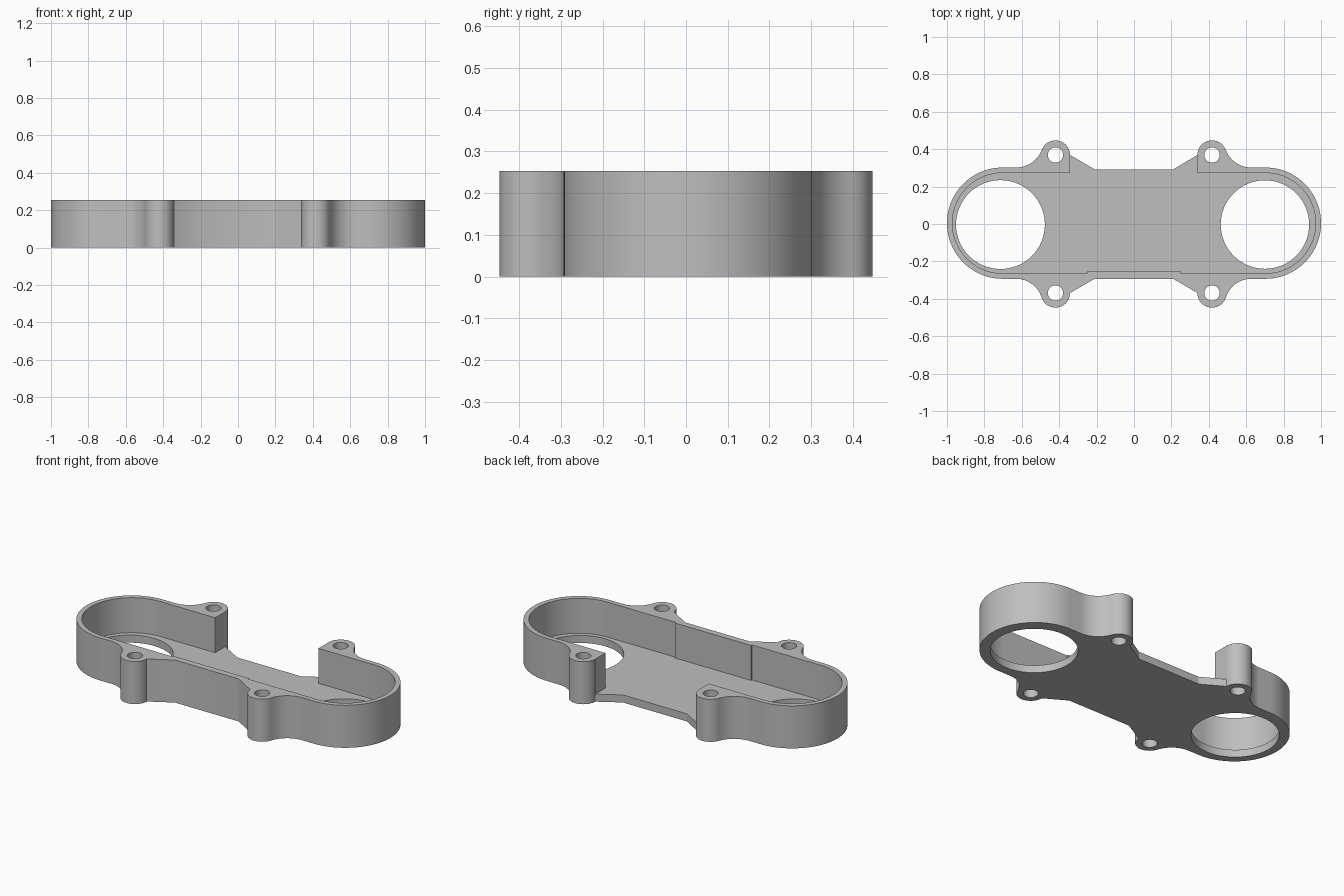
import bpy, bmesh, math

if "Cube" in bpy.data.objects:
    bpy.data.objects.remove(bpy.data.objects["Cube"])

HEIGHT, FLOOR = 0.253, 0.045
END_X, END_Y, END_R = 0.7025, 0.0045, 0.2975
BOSS_Y, BOSS_R, PIN_R = 0.369, 0.078, 0.041
BOSS_X = {-1: 0.42, 1: 0.417}      # boss offset on the left / right
LINE_Y = {-1: 0.293, 1: 0.302}     # body edge on the front / back
WAIST_Y = {-1: 0.293, 1: 0.292}    # waist edge on the front / back


def arc(cx, cy, r, a0, a1, n):
    return [(cx + r * math.cos(a0 + (a1 - a0) * i / n),
             cy + r * math.sin(a0 + (a1 - a0) * i / n)) for i in range(n + 1)]


def corner(sx, sy):
    """Outline of one quarter, from the rounded end over the boss to the waist."""
    bx, yl, d = BOSS_X[sx], LINE_Y[sy], 0.21
    k = BOSS_Y - yl
    r = (d * d + k * k - BOSS_R ** 2) / (2 * (k + BOSS_R))   # fillet into boss
    a = math.atan2(r - k, d)
    pts = arc(END_X, sy * END_Y, END_R, 0, math.pi / 2, 24)
    pts += arc(bx + d, yl + r, r, -math.pi / 2, a - math.pi, 12)
    pts += arc(bx, BOSS_Y, BOSS_R, a, math.pi, 20)
    pts.append((0.21, WAIST_Y[sy]))
    return [(sx * x, sy * y) for x, y in pts]


def prism(name, pts, z0, z1):
    """Extrude a closed outline, skipping repeated points."""
    clean = []
    for p in pts:
        if not clean or math.dist(p, clean[-1]) > 1e-4:
            clean.append(p)
    if math.dist(clean[0], clean[-1]) < 1e-4:
        clean.pop()
    bm = bmesh.new()
    face = bm.faces.new([bm.verts.new((x, y, z0)) for x, y in clean])
    out = bmesh.ops.extrude_face_region(bm, geom=[face])["geom"]
    bmesh.ops.translate(bm, vec=(0, 0, z1 - z0),
                        verts=[v for v in out if isinstance(v, bmesh.types.BMVert)])
    bmesh.ops.recalc_face_normals(bm, faces=bm.faces)
    mesh = bpy.data.meshes.new(name)
    bm.to_mesh(mesh)
    bm.free()
    obj = bpy.data.objects.new(name, mesh)
    bpy.context.collection.objects.link(obj)
    return obj


def cut(body, cutter):
    mod = body.modifiers.new("cut", "BOOLEAN")
    mod.operation, mod.solver, mod.object = "DIFFERENCE", "EXACT", cutter
    bpy.context.view_layer.objects.active = body
    bpy.ops.object.modifier_apply(modifier=mod.name)
    bpy.data.objects.remove(cutter, do_unlink=True)


# Solid body with four bosses
housing = prism("housing", corner(1, 1) + corner(-1, 1)[::-1]
                + corner(-1, -1) + corner(1, -1)[::-1], 0, HEIGHT)

# Tray cavity, open between the back bosses, with a thicker front wall middle
r, h = 0.2685, math.pi / 2
top, low = END_Y + r, END_Y - r
cavity = arc(END_X, END_Y, r, -h, h, 48)
cavity += [(0.3385, top), (0.3385, 0.6), (-0.3415, 0.6), (-0.3415, top)]
cavity += arc(-END_X, END_Y, r, h, 3 * h, 48)
cavity += [(-0.25, low), (-0.25, low + 0.009), (0.25, low + 0.009), (0.25, low)]
cut(housing, prism("cavity_cutter", cavity, FLOOR, 0.5))

# Large floor openings and boss holes
holes = [(-0.714, -0.003, 0.2375), (0.70, -0.003, 0.2365)]
holes += [(sx * BOSS_X[sx], sy * BOSS_Y, PIN_R) for sx in (-1, 1) for sy in (-1, 1)]
for x, y, rad in holes:
    n = 64 if rad > 0.1 else 32
    cut(housing, prism("hole_cutter", arc(x, y, rad, 0, 2 * math.pi, n), -0.2, 0.5))

# Finish
grey = bpy.data.materials.new("light_grey")
grey.diffuse_color = (0.52, 0.52, 0.52, 1)
grey.use_nodes = True
grey.node_tree.nodes["Principled BSDF"].inputs["Base Color"].default_value = grey.diffuse_color
housing.data.materials.clear()
housing.data.materials.append(grey)
bpy.ops.object.select_all(action="DESELECT")
housing.select_set(True)
bpy.context.view_layer.objects.active = housing
bpy.ops.object.shade_smooth_by_angle(angle=math.radians(30))
